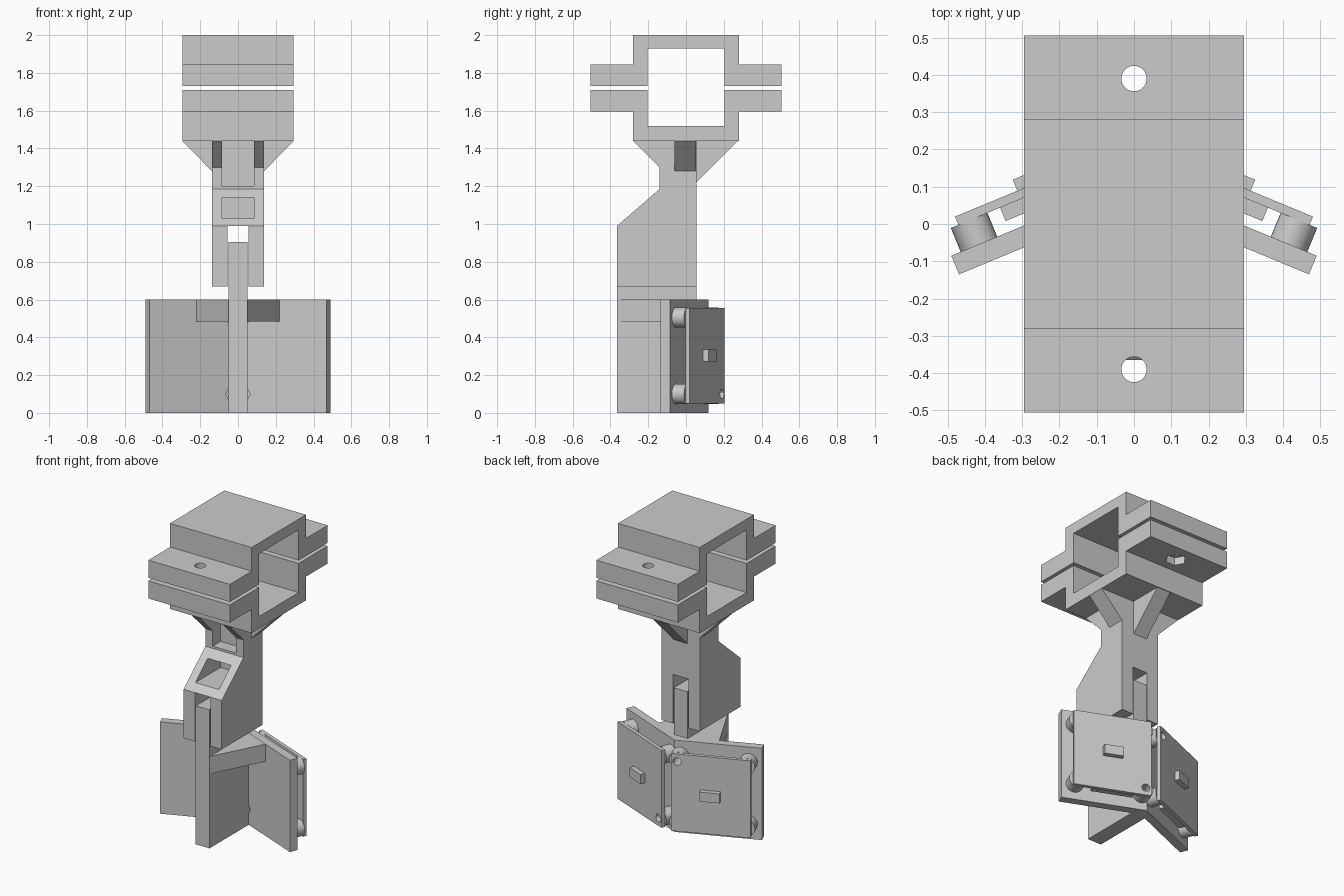
import bpy, bmesh, math
from mathutils import Matrix

if "Cube" in bpy.data.objects:
    bpy.data.objects.remove(bpy.data.objects["Cube"])

grey = bpy.data.materials.new("plain_grey")
grey.use_nodes = True
COLOUR = (0.6, 0.6, 0.6, 1)
grey.diffuse_color = COLOUR
grey.node_tree.nodes["Principled BSDF"].inputs["Base Color"].default_value = COLOUR

# Local frames: the outline lies in the first two axes, extrusion on the third
UP = Matrix.Identity(4)
ALONG_X = Matrix(((0, 0, 1, 0), (1, 0, 0, 0), (0, 1, 0, 0), (0, 0, 0, 1)))
TILT = math.radians(22.5)
C, S = math.cos(TILT), math.sin(TILT)
SPINE = 0.118


def wing_frame(side):
    """Outline in (outward, up), extruded away from the back of a wing."""
    return Matrix(((side * C, 0, side * S, 0), (-S, 0, C, SPINE),
                   (0, 1, 0, 0), (0, 0, 0, 1)))


def prism(name, outline, lo, hi, frame=UP):
    bm = bmesh.new()
    face = bm.faces.new([bm.verts.new((a, b, lo)) for a, b in outline])
    new = bmesh.ops.extrude_face_region(bm, geom=[face])["geom"]
    bmesh.ops.translate(bm, vec=(0, 0, hi - lo),
                        verts=[v for v in new if isinstance(v, bmesh.types.BMVert)])
    bm.transform(frame)
    bmesh.ops.recalc_face_normals(bm, faces=bm.faces)
    mesh = bpy.data.meshes.new(name)
    bm.to_mesh(mesh)
    bm.free()
    mesh.materials.append(grey)
    ob = bpy.data.objects.new(name, mesh)
    bpy.context.collection.objects.link(ob)
    return ob


def rect(a0, a1, b0, b1):
    return [(a0, b0), (a1, b0), (a1, b1), (a0, b1)]


def ring(a, b, r, n=32):
    return [(a + r * math.cos(math.tau * i / n), b + r * math.sin(math.tau * i / n))
            for i in range(n)]


def cut(ob, *args):
    """Subtract a prism and bake the result into the mesh."""
    tool = prism("cutter", *args)
    tool.hide_render = True
    mod = ob.modifiers.new("cut", "BOOLEAN")
    mod.operation, mod.solver, mod.object = "DIFFERENCE", "EXACT", tool
    graph = bpy.context.evaluated_depsgraph_get()
    mesh = bpy.data.meshes.new_from_object(ob.evaluated_get(graph))
    ob.modifiers.clear()
    ob.data = mesh
    bpy.data.objects.remove(tool)


def smooth(ob):
    for o in bpy.context.selected_objects:
        o.select_set(False)
    bpy.context.view_layer.objects.active = ob
    ob.select_set(True)
    bpy.ops.object.shade_smooth_by_angle(angle=math.radians(30))


def mirrored(half):
    return half + [(-a, b) for a, b in reversed(half)]


# Two clamp halves around the square opening
HALF = 0.295
upper = prism("clamp_upper", mirrored([(0.205, 1.93), (0.205, 1.73), (0.505, 1.73),
              (0.505, 1.845), (0.28, 1.845), (0.28, 2.0)]), -HALF, HALF, ALONG_X)
lower = prism("clamp_lower", mirrored([(0.205, 1.52), (0.205, 1.71), (0.505, 1.71),
              (0.505, 1.595), (0.28, 1.595), (0.28, 1.44)]), -HALF, HALF, ALONG_X)
for y in (-0.39, 0.39):
    for half in (upper, lower):
        cut(half, ring(0, y, 0.034), 1.5, 1.95)
    cut(lower, ring(0, y, 0.065, 6), 1.55, 1.645)

# Stem with front gussets, weight pockets and fork slot
stem = prism("stem_fork", [(-0.28, 1.44), (-0.14, 1.3), (-0.14, 1.185), (-0.365, 0.99),
             (-0.365, 0.67), (0.055, 0.67), (0.055, 1.44)], -0.138, 0.138, ALONG_X)
cut(stem, rect(-0.4, -0.06, 1.2, 1.5), -0.085, 0.085, ALONG_X)
cut(stem, rect(-0.4, -0.06, 1.03, 1.14), -0.085, 0.085, ALONG_X)
cut(stem, rect(-0.5, 0.2, 0.5, 0.99), -0.055, 0.055, ALONG_X)

# Gussets under the clamp
prism("back_gusset", [(0.05, 1.44), (0.275, 1.44), (0.05, 1.215)], -0.05, 0.05, ALONG_X)
for side, label in ((1, "left"), (-1, "right")):
    frame = Matrix(((side, 0, 0, 0), (0, 0, 1, 0), (0, 1, 0, 0), (0, 0, 0, 1)))
    prism(label + "_gusset", [(0.13, 1.44), (0.295, 1.44), (0.138, 1.28), (0.13, 1.28)],
          -0.06, 0.054, frame)

# Upright fin held in the fork by two bolts
fin = prism("fin", rect(-0.365, 0.08, 0, 0.6), -0.05, 0.05, ALONG_X)
tongue = prism("fin_tongue", rect(-0.365, 0.055, 0.6, 0.905), -0.05, 0.05, ALONG_X)
for y in (-0.275, -0.035):
    for ob in (stem, tongue):
        cut(ob, ring(y, 0.815, 0.035), -0.3, 0.3, ALONG_X)
    hexagon = [(y + b - 0.815, 0.815 + a - y) for a, b in ring(y, 0.815, 0.068, 6)]
    cut(stem, hexagon, 0.1, 0.3, ALONG_X)

# Swept wings, one V-shaped plate
wings = prism("wing_plate", mirrored([(0, 0.06), (0.469, -0.135), (0.49, -0.085),
              (0, SPINE)])[:4] + [(-0.49, -0.085), (-0.469, -0.135)], 0, 0.6)
BOLTS = [(u, z) for u in (0.035, 0.45) for z in (0.1, 0.505)]
for side, label in ((1, "left"), (-1, "right")):
    frame = wing_frame(side)
    cut(wings, rect(0.088, 0.369, 0.04, 0.14), -0.2, 0.04, frame)
    for u, z in BOLTS:
        cut(wings, ring(u, z, 0.058, 6), -0.09, -0.028, frame)
        cut(wings, ring(u, z, 0.025, 20), -0.09, 0.04, frame)

    # Brace between fin and wing
    prism(label + "_brace", [(0, -0.36), (side * 0.05, -0.36), (side * 0.22, -0.03),
                             (0, 0.06)], 0.485, 0.599)

    # Sensor board on spacers with connector and raised block
    board = prism(label + "_board", rect(0, 0.481, 0.05, 0.555), 0.069, 0.093, frame)
    for u, z in BOLTS:
        cut(board, ring(u, z, 0.025, 20), 0, 0.2, frame)
        spacer = prism(label + "_spacer", ring(u, z, 0.053), 0, 0.069, frame)
        cut(spacer, ring(u, z, 0.025, 20), -0.05, 0.1, frame)
        smooth(spacer)
    smooth(board)
    prism(label + "_board_block", rect(0.18, 0.3, 0.273, 0.335), 0.09, 0.125, frame)
    prism(label + "_connector", rect(0.1, 0.36, 0.055, 0.13), 0.03, 0.07, frame)

for ob in (upper, lower, stem, tongue, wings):
    smooth(ob)
